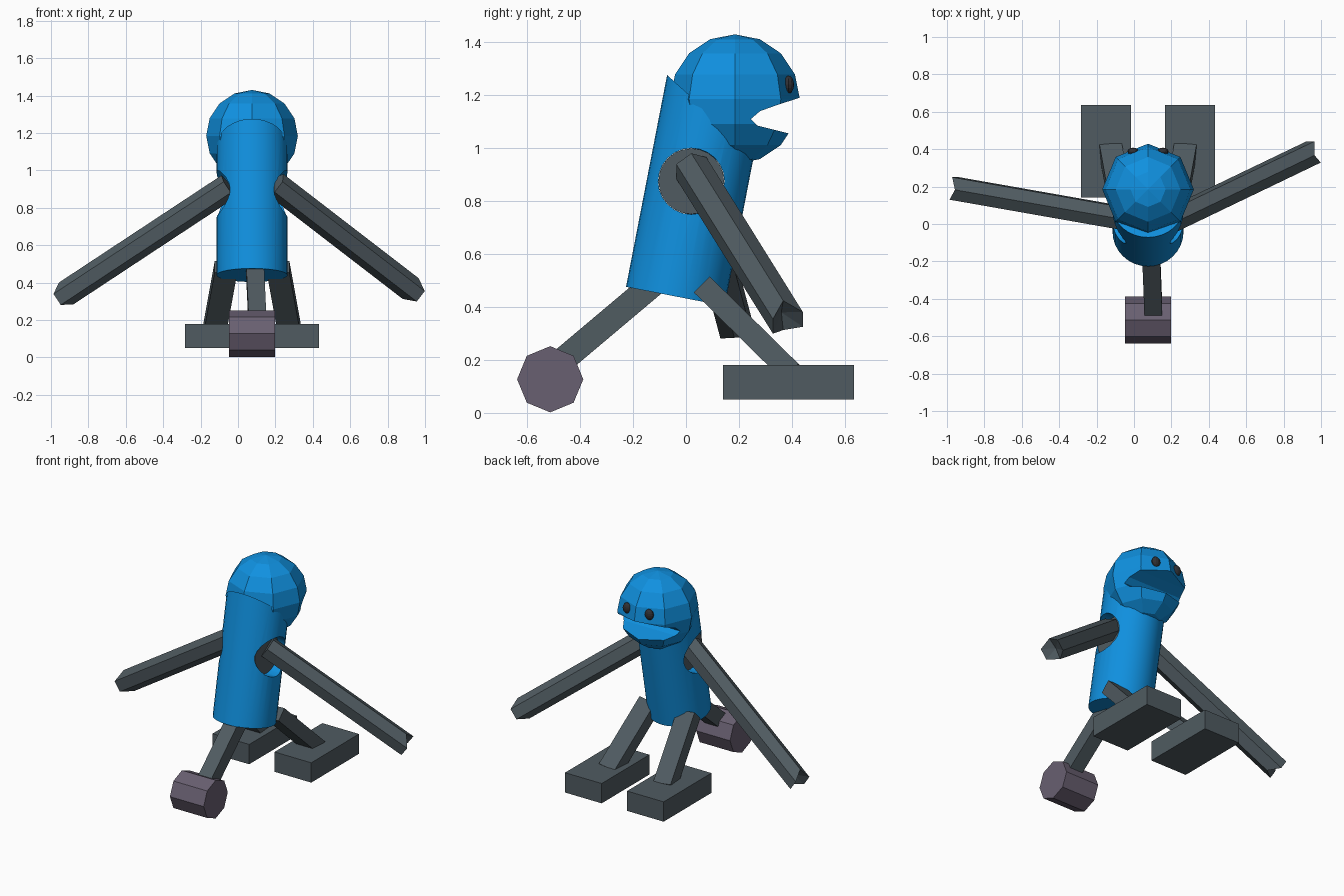
import bpy, bmesh, math
from mathutils import Vector, Matrix

if "Cube" in bpy.data.objects:
    bpy.data.objects.remove(bpy.data.objects["Cube"])

CX = 0.075  # mirror plane of the body


def material(name, rgb):
    m = bpy.data.materials.new(name)
    m.diffuse_color = (*rgb, 1)
    m.use_nodes = True
    m.node_tree.nodes["Principled BSDF"].inputs["Base Color"].default_value = m.diffuse_color
    return m


BLUE = material("blue", (0.005, 0.28, 0.74))
GREY = material("grey", (0.08, 0.105, 0.12))
DARK = material("dark", (0.03, 0.03, 0.035))
PURPLE = material("purple_grey", (0.14, 0.115, 0.165))


def make(name, bm, mat=None):
    bmesh.ops.recalc_face_normals(bm, faces=bm.faces)
    me = bpy.data.meshes.new(name)
    bm.to_mesh(me)
    bm.free()
    ob = bpy.data.objects.new(name, me)
    bpy.context.collection.objects.link(ob)
    if mat:
        me.materials.append(mat)
    return ob


def frame(a, d):
    """Matrix at a with z along d and x as near world x as possible."""
    z = d.normalized()
    ref = Vector((1, 0, 0)) if abs(z.x) < 0.7 else Vector((0, 1, 0))
    y = z.cross(ref).normalized()
    x = y.cross(z)
    m = Matrix((x, y, z)).transposed().to_4x4()
    m.translation = a
    return m


def beam(name, a, b, w, t, mat):
    a, b = Vector(a), Vector(b)
    bm = bmesh.new()
    bmesh.ops.create_cube(bm, size=1)
    bm.transform(frame((a + b) / 2, b - a) @ Matrix.Diagonal((w, t, (b - a).length, 1)))
    return make(name, bm, mat)


def x_cylinder(name, centre, r, width, n, mat=None):
    bm = bmesh.new()
    bmesh.ops.create_cone(bm, cap_ends=True, segments=n, radius1=r, radius2=r, depth=width)
    bm.transform(Matrix.Translation(centre) @ Matrix.Rotation(math.pi / 2, 4, 'Y'))
    return make(name, bm, mat)


def ball(name, centre, scale, u, v, mat):
    bm = bmesh.new()
    bmesh.ops.create_uvsphere(bm, u_segments=u, v_segments=v, radius=1)
    bm.transform(Matrix.Translation(centre) @ Matrix.Diagonal((*scale, 1)))
    return make(name, bm, mat)


def cut(ob, cutter):
    mod = ob.modifiers.new("cut", 'BOOLEAN')
    mod.operation = 'DIFFERENCE'
    mod.solver = 'EXACT'
    mod.object = cutter
    bpy.context.view_layer.objects.active = ob
    bpy.ops.object.modifier_apply(modifier=mod.name)
    bpy.data.objects.remove(cutter)


# Leaning body tube with a sloped top hidden in the head
bm = bmesh.new()
bmesh.ops.create_cone(bm, cap_ends=True, segments=32, radius1=0.19, radius2=0.19, depth=1)
for v in bm.verts:
    v.co.z = 0.70 - v.co.y / 0.19 * 0.115 if v.co.z > 0 else 0
bm.transform(frame(Vector((CX, -0.04, 0.44)), Vector((0, 0.19, 0.98))))
body = make("body", bm, BLUE)
SHOULDER = (CX, 0.02, 0.875)
cut(body, x_cylinder("shoulder_cutter", SHOULDER, 0.125, 1, 24))
body.select_set(True)
bpy.context.view_layer.objects.active = body
bpy.ops.object.shade_smooth_by_angle(angle=math.radians(30))
body.select_set(False)

# Recessed shoulder plug
x_cylinder("shoulder", SHOULDER, 0.124, 0.24, 24, GREY)

# Head with open mouth
head = ball("head", (CX, 0.185, 1.185), (0.245, 0.245, 0.245), 8, 8, BLUE)
mouth = [(0.46, 1.20), (0.35, 1.165), (0.28, 1.14), (0.245, 1.11),
         (0.27, 1.085), (0.39, 1.055), (0.46, 1.037)]
bm = bmesh.new()
face = bm.faces.new([bm.verts.new((-0.4, y, z)) for y, z in mouth])
ext = bmesh.ops.extrude_face_region(bm, geom=[face])["geom"]
bmesh.ops.translate(bm, vec=(1, 0, 0), verts=[g for g in ext if isinstance(g, bmesh.types.BMVert)])
cut(head, make("mouth_cutter", bm))


# Hexagonal arms with notched ends
def arm(name, a, b, r=0.07):
    a, b = Vector(a), Vector(b)
    length = (b - a).length
    bm = bmesh.new()
    bottom, top = [], []
    for i in range(6):
        t = math.radians(60 * i + 30)
        x, y = r * math.cos(t), r * math.sin(t)
        bottom.append(bm.verts.new((x, y, 0)))
        top.append(bm.verts.new((x, y, length - 0.05 * (i % 3 == 1))))
    pit = bm.verts.new((0, 0, length - 0.07))
    bm.faces.new(bottom)
    for i in range(6):
        j = (i + 1) % 6
        bm.faces.new((bottom[i], bottom[j], top[j], top[i]))
        bm.faces.new((top[i], top[j], pit))
    bm.transform(frame(a, b - a))
    make(name, bm, GREY)


arm("left_arm", (-0.05, 0.03, 0.915), (-0.96, 0.19, 0.315))
arm("right_arm", (0.20, 0.02, 0.925), (0.96, 0.385, 0.34))

# Eyes, legs and feet on both sides
for side, s in (("left", -1), ("right", 1)):
    ball(side + "_eye", (CX + s * 0.08, 0.388, 1.24), (0.03, 0.02, 0.034), 12, 8, DARK)
    beam(side + "_leg", (CX + s * 0.14, 0.065, 0.48), (CX + s * 0.2, 0.40, 0.15), 0.12, 0.085, GREY)
    x = CX + s * 0.225
    beam(side + "_foot", (x, 0.388, 0.05), (x, 0.388, 0.18), 0.266, 0.495, GREY)

# Rear strut and eight-sided wheel
beam("rear_strut", (0.09, -0.12, 0.49), (0.105, -0.50, 0.17), 0.095, 0.095, GREY)
x_cylinder("rear_wheel", (CX, -0.513, 0.127), 0.125, 0.245, 8, PURPLE)
